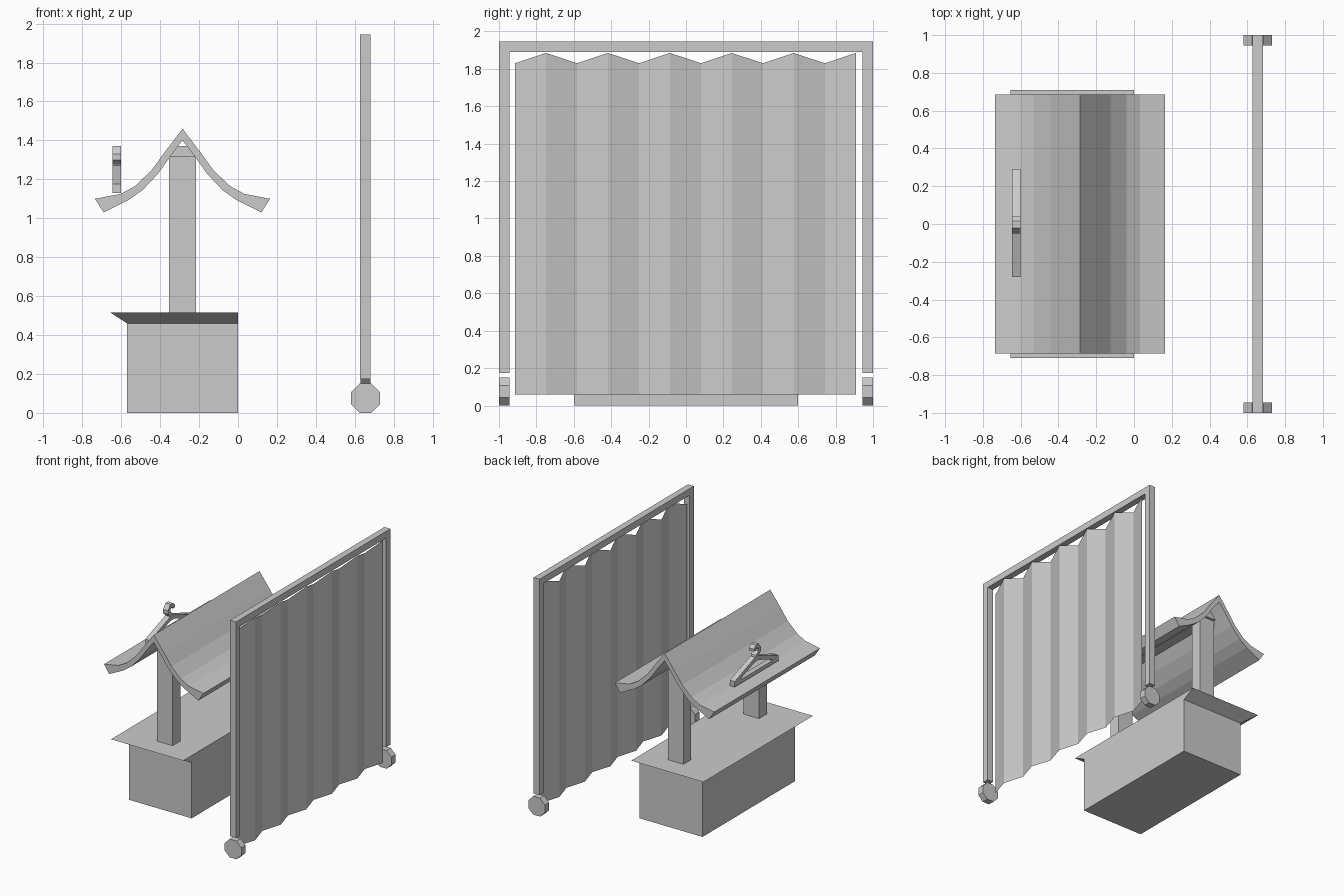
import bpy, bmesh, math

if "Cube" in bpy.data.objects:
    bpy.data.objects.remove(bpy.data.objects["Cube"])


def mesh_object(name, verts, faces):
    me = bpy.data.meshes.new(name)
    bm = bmesh.new()
    vs = [bm.verts.new(v) for v in verts]
    for f in faces:
        bm.faces.new([vs[i] for i in f])
    bmesh.ops.recalc_face_normals(bm, faces=bm.faces)
    bm.to_mesh(me)
    bm.free()
    ob = bpy.data.objects.new(name, me)
    bpy.context.collection.objects.link(ob)
    return ob


def loft(name, a, b):
    """Solid between two matching closed outlines."""
    n = len(a)
    faces = [range(n), range(n, 2 * n)]
    faces += [(i, (i + 1) % n, n + (i + 1) % n, n + i) for i in range(n)]
    return mesh_object(name, a + b, faces)


def box(name, x0, x1, y0, y1, z0, z1):
    return frustum(name, (x0, x1, y0, y1, z0), (x0, x1, y0, y1, z1))


def frustum(name, lo, hi):
    def ring(r):
        x0, x1, y0, y1, z = r
        return [(x0, y0, z), (x1, y0, z), (x1, y1, z), (x0, y1, z)]
    return loft(name, ring(lo), ring(hi))


def extrude_y(name, pts, y0, y1):
    return loft(name, [(x, y0, z) for x, z in pts], [(x, y1, z) for x, z in pts])


def strip_x(name, outer, inner, x0, x1, closed=False):
    """Solid band between two (y, z) polylines, extruded along x."""
    n = len(outer)
    verts = [(x, y, z) for x in (x0, x1) for line in (outer, inner) for y, z in line]
    faces = []
    for i in range(n if closed else n - 1):
        j = (i + 1) % n
        faces += [(i, j, n + j, n + i), (2*n + i, 2*n + j, 3*n + j, 3*n + i),
                  (i, j, 2*n + j, 2*n + i), (n + i, n + j, 3*n + j, 3*n + i)]
    if not closed:
        faces += [(i, n + i, 3*n + i, 2*n + i) for i in (0, n - 1)]
    return mesh_object(name, verts, faces)


# Stand: box and flared counter top
box("base_box", -0.57, 0, -0.6, 0.6, 0, 0.46)
frustum("counter_top", (-0.57, 0, -0.6, 0.6, 0.46), (-0.655, 0, -0.71, 0.71, 0.515))

# Roof posts and ridge beam
CX = -0.285
for side, y in (("front", -0.54), ("back", 0.44)):
    box(side + "_post", CX - 0.07, CX + 0.07, y, y + 0.1, 0.515, 1.315)
extrude_y("ridge_beam", [(CX - 0.07, 1.315), (CX + 0.07, 1.315),
                         (CX + 0.032, 1.37), (CX - 0.032, 1.37)], -0.56, 0.56)

# Curved roof, mirrored half profile (distance from ridge, height)
top = [(0, 1.46), (0.095, 1.335), (0.16, 1.245), (0.245, 1.165), (0.318, 1.125), (0.45, 1.10)]
under = [(0, 1.40), (0.065, 1.315), (0.125, 1.23), (0.205, 1.145), (0.275, 1.095), (0.405, 1.03)]
profile = ([(CX + d, z) for d, z in top] + [(CX + d, z) for d, z in under[::-1]]
           + [(CX - d, z) for d, z in under[1:]] + [(CX - d, z) for d, z in top[:0:-1]])
extrude_y("roof", profile, -0.685, 0.685)

# Hanger: triangular loop and hook
strip_x("hanger_body",
        [(-0.28, 1.13), (-0.28, 1.175), (-0.02, 1.27), (0.03, 1.27), (0.29, 1.175), (0.29, 1.13)],
        [(-0.2, 1.16), (-0.2, 1.17), (-0.02, 1.235), (0.03, 1.235), (0.21, 1.17), (0.21, 1.16)],
        -0.645, -0.6, True)
strip_x("hanger_hook",
        [(-0.015, 1.26), (-0.02, 1.275), (-0.05, 1.30), (-0.05, 1.33), (-0.02, 1.37),
         (0.015, 1.37), (0.04, 1.345), (0.04, 1.325)],
        [(0.02, 1.26), (0.015, 1.285), (-0.02, 1.31), (-0.02, 1.325), (-0.005, 1.342),
         (0.005, 1.342), (0.015, 1.332), (0.015, 1.325)],
        -0.645, -0.6)

# Screen frame with octagonal wheels
FX, FW = 0.655, 0.027
box("frame_top", FX - FW, FX + FW, -1, 1, 1.89, 1.945)
R = 0.075 / math.cos(math.pi / 8)
octagon = [(FX + R * math.cos(math.pi / 8 + i * math.pi / 4),
            0.075 + R * math.sin(math.pi / 8 + i * math.pi / 4)) for i in range(8)]
for side, y0, y1 in (("front", -1, -0.945), ("back", 0.945, 1)):
    box(side + "_frame_post", FX - FW, FX + FW, y0, y1, 0.175, 1.89)
    extrude_y(side + "_wheel", octagon, y0, y1)

# Pleated curtain with zigzag top
verts, faces = [], []
for i in range(12):
    s = i % 2
    x, y = FX + (2 * s - 1) * 0.025, -0.915 + i * 0.1657
    verts += [(x, y, 0.06), (x, y, 1.885 if s else 1.83)]
    if i:
        faces.append((2*i - 2, 2*i, 2*i + 1, 2*i - 1))
mesh_object("curtain", verts, faces)
